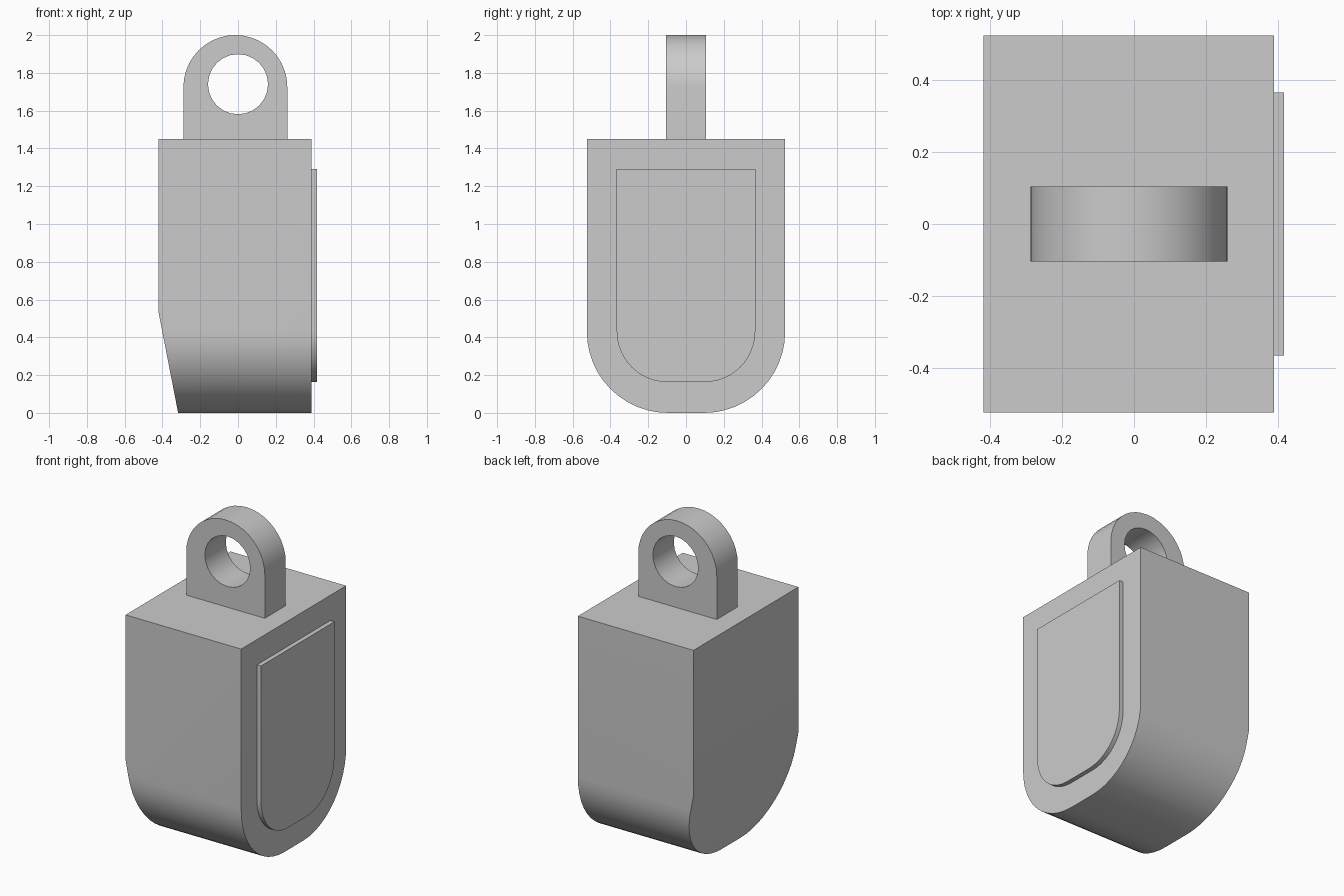
import bpy, bmesh, math
from mathutils import Vector

if "Cube" in bpy.data.objects:
    bpy.data.objects.remove(bpy.data.objects["Cube"], do_unlink=True)

grey = bpy.data.materials.new("plain grey")
grey.use_nodes = True
COLOUR = (0.6, 0.6, 0.6, 1)
grey.diffuse_color = COLOUR
grey.node_tree.nodes["Principled BSDF"].inputs["Base Color"].default_value = COLOUR


def arc(cx, cz, r, start, end, steps):
    angles = [math.radians(start + (end - start) * i / steps) for i in range(steps + 1)]
    return [(cx + r * math.cos(a), cz + r * math.sin(a)) for a in angles]


def shield(half, bottom, top, r):
    """Flat-topped outline with two rounded lower corners."""
    c = half - r
    return (arc(-c, bottom + r, r, 180, 270, 12) + arc(c, bottom + r, r, 270, 360, 12)
            + [(half, top), (-half, top)])


def prism(name, loops, place, depth, cut=None):
    """Fill an outline (further loops are holes) and extrude it by depth."""
    bm = bmesh.new()
    for loop in loops:
        verts = [bm.verts.new(place(u, v)) for u, v in loop]
        for a, b in zip(verts, verts[1:] + verts[:1]):
            bm.edges.new((a, b))
    if len(loops) == 1:
        bm.faces.new(verts)
    else:
        bmesh.ops.triangle_fill(bm, edges=bm.edges[:], use_beauty=True)
    cap = bmesh.ops.extrude_face_region(bm, geom=bm.faces[:], use_keep_orig=True)
    moved = [g for g in cap["geom"] if isinstance(g, bmesh.types.BMVert)]
    bmesh.ops.translate(bm, verts=moved, vec=depth)
    if cut:
        point, normal = cut
        res = bmesh.ops.bisect_plane(bm, geom=bm.verts[:] + bm.edges[:] + bm.faces[:],
                                     plane_co=point, plane_no=normal, clear_outer=True)
        rim = [g for g in res["geom_cut"] if isinstance(g, bmesh.types.BMEdge)]
        bmesh.ops.contextual_create(bm, geom=rim)
    bmesh.ops.recalc_face_normals(bm, faces=bm.faces[:])
    mesh = bpy.data.meshes.new(name)
    bm.to_mesh(mesh)
    bm.free()
    mesh.materials.append(grey)
    obj = bpy.data.objects.new(name, mesh)
    bpy.context.collection.objects.link(obj)
    bpy.ops.object.select_all(action="DESELECT")
    obj.select_set(True)
    bpy.context.view_layer.objects.active = obj
    bpy.ops.object.shade_smooth_by_angle(angle=math.radians(30))
    return obj


# Body: rounded underside, with the lower -x side sloping inwards
prism("body", [shield(0.525, 0, 1.45, 0.43)], lambda y, z: (-0.42, y, z),
      Vector((0.81, 0, 0)), cut=((-0.42, 0, 0.53), (-0.53, 0, -0.103)))

# Raised panel on the +x side
prism("side_panel", [shield(0.367, 0.163, 1.29, 0.27)], lambda y, z: (0.39, y, z),
      Vector((0.028, 0, 0)))

# Hanging lug with a round eye
lug = arc(-0.014, 1.725, 0.275, 0, 180, 20) + [(-0.289, 1.45), (0.261, 1.45)]
eye = arc(0, 1.74, 0.159, 0, 360, 24)[:-1]
prism("hanging_lug", [lug, eye], lambda x, z: (x, -0.105, z), Vector((0, 0.21, 0)))
